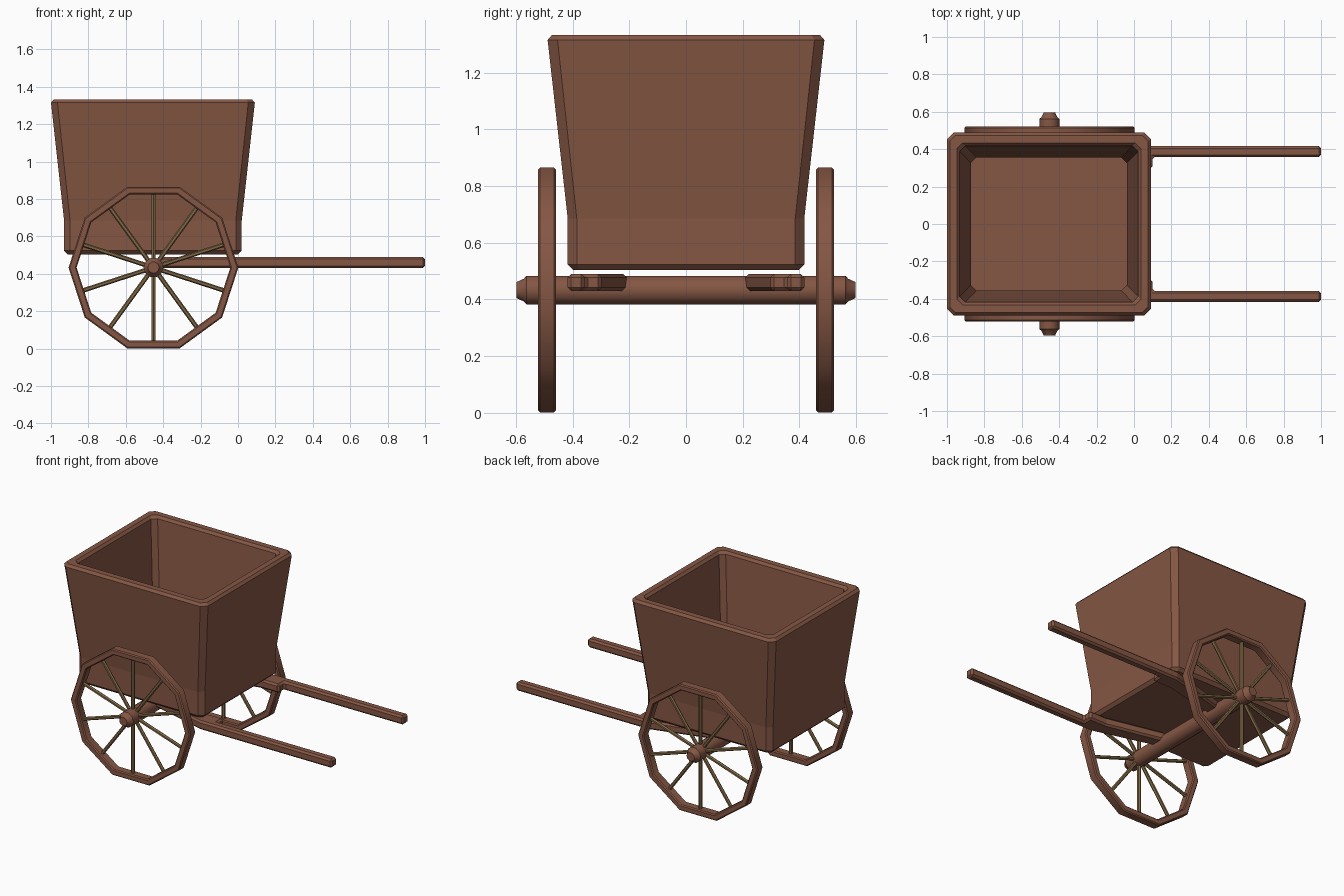
import bpy, bmesh
from math import pi, sin, cos
from mathutils import Matrix, Vector

if "Cube" in bpy.data.objects:
    bpy.data.objects.remove(bpy.data.objects["Cube"])

CX, AXZ = -0.452, 0.433      # axle position
BOX_X = -0.455               # box centre

def material(name, rgb):
    m = bpy.data.materials.new(name)
    m.diffuse_color = (*rgb, 1)
    m.use_nodes = True
    m.node_tree.nodes["Principled BSDF"].inputs["Base Color"].default_value = m.diffuse_color
    return m

wood = material("brown_wood", (0.235, 0.095, 0.058))
spoke_wood = material("spoke_wood", (0.22, 0.14, 0.06))

def finish(bm, name, mat, smooth=False, bevel=0):
    bmesh.ops.recalc_face_normals(bm, faces=bm.faces)
    me = bpy.data.meshes.new(name)
    bm.to_mesh(me)
    bm.free()
    me.materials.append(mat)
    ob = bpy.data.objects.new(name, me)
    bpy.context.collection.objects.link(ob)
    if bevel:
        b = ob.modifiers.new("bevel", 'BEVEL')
        b.width, b.segments = bevel, 1
        b.limit_method, b.angle_limit = 'ANGLE', 0.6
    if smooth:
        bpy.ops.object.select_all(action='DESELECT')
        bpy.context.view_layer.objects.active = ob
        ob.select_set(True)
        bpy.ops.object.shade_smooth_by_angle(angle=0.68)
    return ob

def loft(rings, closed=False):
    """Skin a list of point rings; close into a loop or cap both ends."""
    bm = bmesh.new()
    vs = [[bm.verts.new(p) for p in r] for r in rings]
    n = len(vs[0])
    pairs = list(zip(vs, vs[1:])) + ([(vs[-1], vs[0])] if closed else [])
    for a, b in pairs:
        for i in range(n):
            j = (i + 1) % n
            bm.faces.new((a[i], a[j], b[j], b[i]))
    if not closed:
        bm.faces.new(vs[0])
        bm.faces.new(vs[-1])
    return bm

def lathe(profile, n, closed=False):
    """Turn (radius, y) points around the axle line."""
    return loft([[(CX + r * cos(2 * pi * i / n), y, AXZ + r * sin(2 * pi * i / n))
                  for i in range(n)] for r, y in profile], closed)

def box_ring(hx, hy, z, c):
    pts = [(hx, hy - c), (hx - c, hy), (c - hx, hy), (-hx, hy - c),
           (-hx, c - hy), (c - hx, -hy), (hx - c, -hy), (hx, c - hy)]
    return [(BOX_X + x, y, z) for x, y in pts]

# Open box: outside, rim, inside
sections = [(0.455, 0.397, 0.503, 0.02), (0.475, 0.417, 0.523, 0.032),
            (0.475, 0.417, 0.685, 0.032), (0.545, 0.488, 1.315, 0.035),
            (0.530, 0.473, 1.332, 0.03), (0.492, 0.433, 1.332, 0.03),
            (0.477, 0.418, 1.315, 0.03), (0.417, 0.356, 0.69, 0.03),
            (0.417, 0.356, 0.57, 0.03)]
finish(loft([box_ring(*s) for s in sections]), "cart_box", wood)

# Axle with tapered hub ends
half = [(0.03, 0.597), (0.042, 0.572), (0.053, 0.562), (0.053, 0.53)]
finish(lathe(half + [(r, -y) for r, y in reversed(half)], 10), "axle", wood, smooth=True)

for side, s in (("left", -1), ("right", 1)):
    # Ten-sided wheel rim with chamfered edges
    w, y0, ri, ro, c = 0.031, 0.49 * s, 0.411, 0.454, 0.007
    prof = [(ri, -w + c), (ri + c, -w), (ro - c, -w), (ro, -w + c),
            (ro, w - c), (ro - c, w), (ri + c, w), (ri, w - c)]
    finish(lathe([(r, y0 + y) for r, y in prof], 10, True),
           side + "_wheel_rim", wood, smooth=True)

    # Spokes to the middle of each rim segment
    bm = bmesh.new()
    for k in range(10):
        a = 2 * pi * (k + 0.5) / 10
        d = Vector((cos(a), 0, sin(a)))
        mat = (Matrix.Translation(Vector((CX, y0, AXZ)) + d * 0.215)
               @ d.to_track_quat('Z', 'Y').to_matrix().to_4x4())
        bmesh.ops.create_cone(bm, cap_ends=True, segments=6, radius1=0.012,
                              radius2=0.012, depth=0.37, matrix=mat)
    finish(bm, side + "_wheel_spokes", spoke_wood)

    # Pull shaft: straight handle, wider inward-slanting beam under the box
    plan = [(1.0, 0.417), (1.0, 0.358), (0.10, 0.358), (0.10, 0.298),
            (-0.03, 0.298), (-0.43, 0.207), (-0.43, 0.30), (0.0, 0.417)]
    finish(loft([[(x, y * s, z) for x, y in plan] for z in (0.43, 0.49)]),
           side + "_shaft", wood, bevel=0.012)
